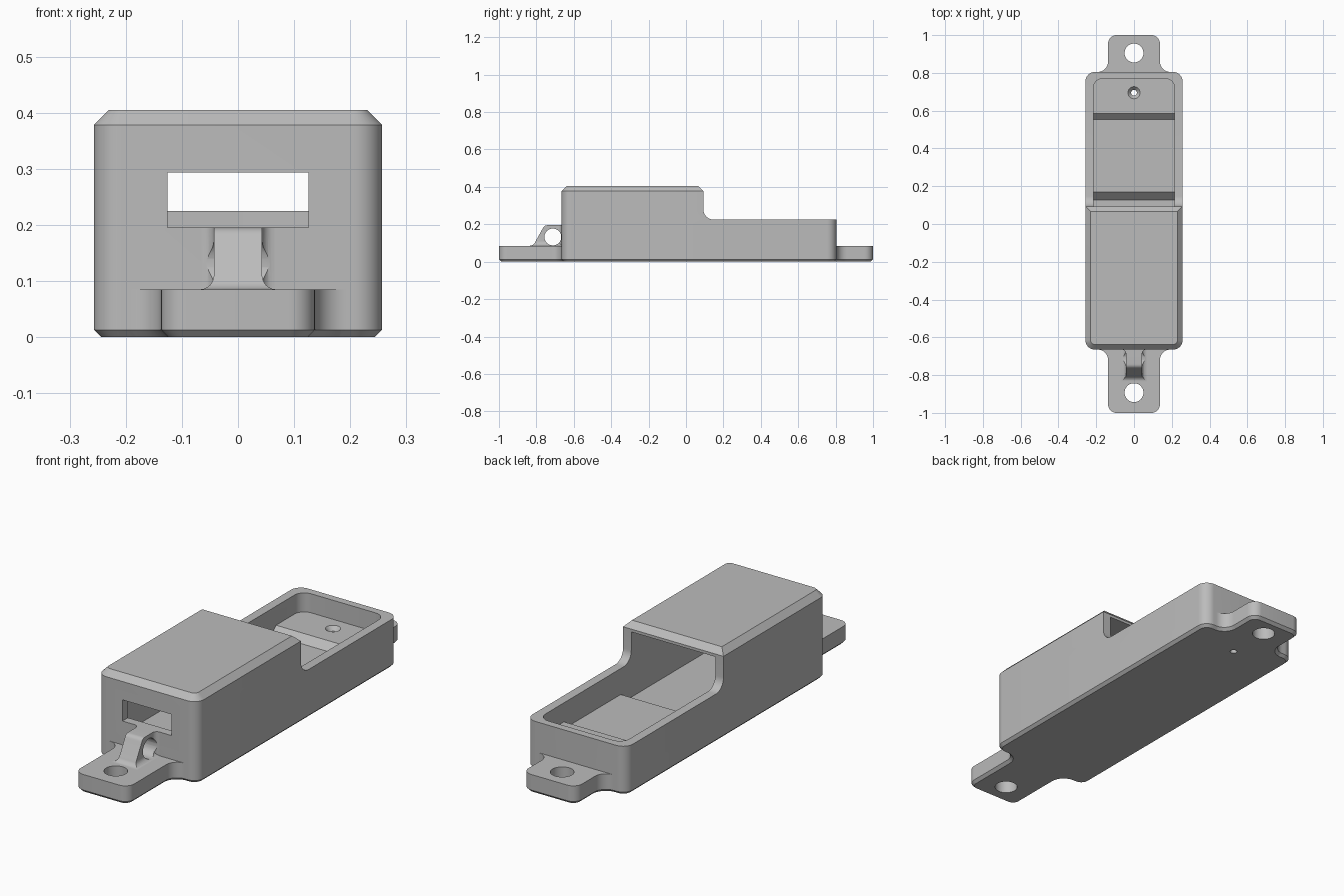
import bpy, bmesh, math
from mathutils import Vector

if "Cube" in bpy.data.objects:
    bpy.data.objects.remove(bpy.data.objects["Cube"])

grey = bpy.data.materials.new("light grey plastic")
grey.diffuse_color = (0.5, 0.5, 0.5, 1)
grey.use_nodes = True
grey.node_tree.nodes["Principled BSDF"].inputs["Base Color"].default_value = grey.diffuse_color


def arc(cx, cy, r, a0, a1, n=10):
    """Points on an arc, angles in degrees."""
    return [(cx + r * math.cos(math.radians(a0 + (a1 - a0) * i / n)),
             cy + r * math.sin(math.radians(a0 + (a1 - a0) * i / n))) for i in range(n + 1)]


def inset(pts, d):
    """Move every side of a counter-clockwise outline inwards by d."""
    out = []
    for i, p in enumerate(pts):
        p = Vector(p)
        a = (p - Vector(pts[i - 1])).normalized()
        b = (Vector(pts[(i + 1) % len(pts)]) - p).normalized()
        na, nb = Vector((-a.y, a.x)), Vector((-b.y, b.x))
        out.append(tuple(p + (na + nb) * d / (1 + na.dot(nb))))
    return out


def loft(name, layers, axis="z"):
    """Solid from (outline, position) layers stacked along an axis."""
    put = {"z": lambda u, v, w: (u, v, w),
           "x": lambda u, v, w: (w, u, v),
           "y": lambda u, v, w: (u, w, v)}[axis]
    bm = bmesh.new()
    rings = [[bm.verts.new(put(u, v, w)) for u, v in pts] for pts, w in layers]
    n = len(rings[0])
    bm.faces.new(rings[0][::-1])
    bm.faces.new(rings[-1])
    for lo, hi in zip(rings, rings[1:]):
        for i in range(n):
            j = (i + 1) % n
            bm.faces.new((lo[i], lo[j], hi[j], hi[i]))
    bmesh.ops.recalc_face_normals(bm, faces=bm.faces[:])
    me = bpy.data.meshes.new(name)
    bm.to_mesh(me)
    bm.free()
    ob = bpy.data.objects.new(name, me)
    bpy.context.collection.objects.link(ob)
    me.materials.append(grey)
    return ob


def prism(name, pts, a, b, axis="z"):
    return loft(name, [(pts, a), (pts, b)], axis)


def combine(ob, other, op):
    """Apply a boolean and remove the helper."""
    m = ob.modifiers.new("cut", "BOOLEAN")
    m.operation, m.solver, m.object = op, "EXACT", other
    bpy.context.view_layer.objects.active = ob
    bpy.ops.object.modifier_apply(modifier=m.name)
    bpy.data.objects.remove(other)


def circle(cx, cy, r, n=40):
    return arc(cx, cy, r, 0, 360, n)[:-1]


def mirrored(right):
    """Close an outline from its right half, listed bottom to top."""
    return right + [(-x, y) for x, y in right[::-1]]


# Case: rounded block with chamfered foot and lid
W, F, B, R, H, RIM = 0.257, -0.665, 0.805, 0.05, 0.405, 0.225
case_outline = mirrored(arc(W - R, F + R, R, -90, 0) + arc(W - R, B - R, R, 0, 90))
case = loft("case", [(inset(case_outline, 0.013), 0), (case_outline, 0.013),
                     (case_outline, 0.378), (inset(case_outline, 0.027), H)])

# Lowered rear half with a curved step
step = [(0.056, 0.415), (0.093, 0.378)] + arc(0.148, RIM + 0.055, 0.055, 180, 270)
step += [(1.2, RIM), (1.2, 0.6), (0.056, 0.6)]
combine(case, prism("step_cutter", step, -0.5, 0.5, "x"), "DIFFERENCE")

# Hollow inside, floor rising in two ramps towards the rear
room = prism("room_cutter", mirrored([(0.215, -0.625)] + arc(0.165, 0.72, 0.05, 0, 90)), 0, 0.365)
floor = [(-0.8, 0.063), (0.128, 0.063), (0.17, 0.105), (0.552, 0.105), (0.585, 0.137),
         (0.9, 0.137), (0.9, 0.5), (-0.8, 0.5)]
combine(room, prism("floor_helper", floor, -0.4, 0.4, "x"), "INTERSECT")
combine(case, room, "DIFFERENCE")

# Front slot
slot = [(-0.126, 0.195), (0.126, 0.195), (0.126, 0.293), (-0.126, 0.293)]
combine(case, prism("slot_cutter", slot, -0.75, -0.55, "y"), "DIFFERENCE")

# Mounting tabs at both ends
half = [(0.192, 0.75)] + arc(0.192, B + 0.055, 0.055, 270, 180) + arc(0.092, 0.955, 0.045, 0, 90)
tab_outline = mirrored(half)
for end, length, hole_y in ((1, 0, 0.905), (-1, B + F, -0.893)):
    pts = tab_outline
    if end < 0:  # front wall sits closer to the middle, so its tab is longer
        pts = [(x, y - length if y < 0.87 else y) for x, y in pts]
        pts = [(-x, -y) for x, y in pts]
    tab = loft("tab", [(inset(pts, 0.013), 0), (pts, 0.013), (pts, 0.085)])
    # keep the tab root inside the wall only
    combine(case, tab, "UNION")
    combine(case, prism("hole_cutter", circle(0, hole_y, 0.05), -0.1, 0.2), "DIFFERENCE")

# Countersunk screw hole in the rear floor
screw = loft("screw_cutter", [(circle(0, 0.695, 0.015), -0.05), (circle(0, 0.695, 0.015), 0.118),
                              (circle(0, 0.695, 0.034), 0.139)])
combine(case, screw, "DIFFERENCE")

# Cord lug: side profile trimmed by a flared section, with a cross hole
side = [(-0.83, 0.075), (-0.655, 0.075), (-0.655, 0.195)] + arc(-0.742, 0.17, 0.025, 90, 160, 6)
side += arc(-0.835, 0.115, 0.03, -20, -90, 6)
lug = prism("cord_lug", side, -0.1, 0.1, "x")
base = [(0.068, 0.07)] + arc(0.068, 0.11, 0.025, 270, 180, 6) + [(0.043, 0.3)]
wall = [(0.043, -0.9)] + arc(0.065, -0.687, 0.022, 180, 90, 6) + [(0.065, -0.6)]
plan = prism("plan_helper", mirrored(wall), 0, 0.3)
foot = prism("foot_helper", mirrored(base), -0.9, -0.6, "y")
combine(plan, foot, "UNION")
combine(lug, plan, "INTERSECT")
combine(lug, prism("cord_cutter", circle(-0.712, 0.132, 0.045), -0.2, 0.2, "x"), "DIFFERENCE")

# Smooth the rounded surfaces, keep edges crisp
for ob in (case, lug):
    bpy.ops.object.select_all(action="DESELECT")
    ob.select_set(True)
    bpy.context.view_layer.objects.active = ob
    bpy.ops.object.shade_smooth_by_angle(angle=math.radians(25))
